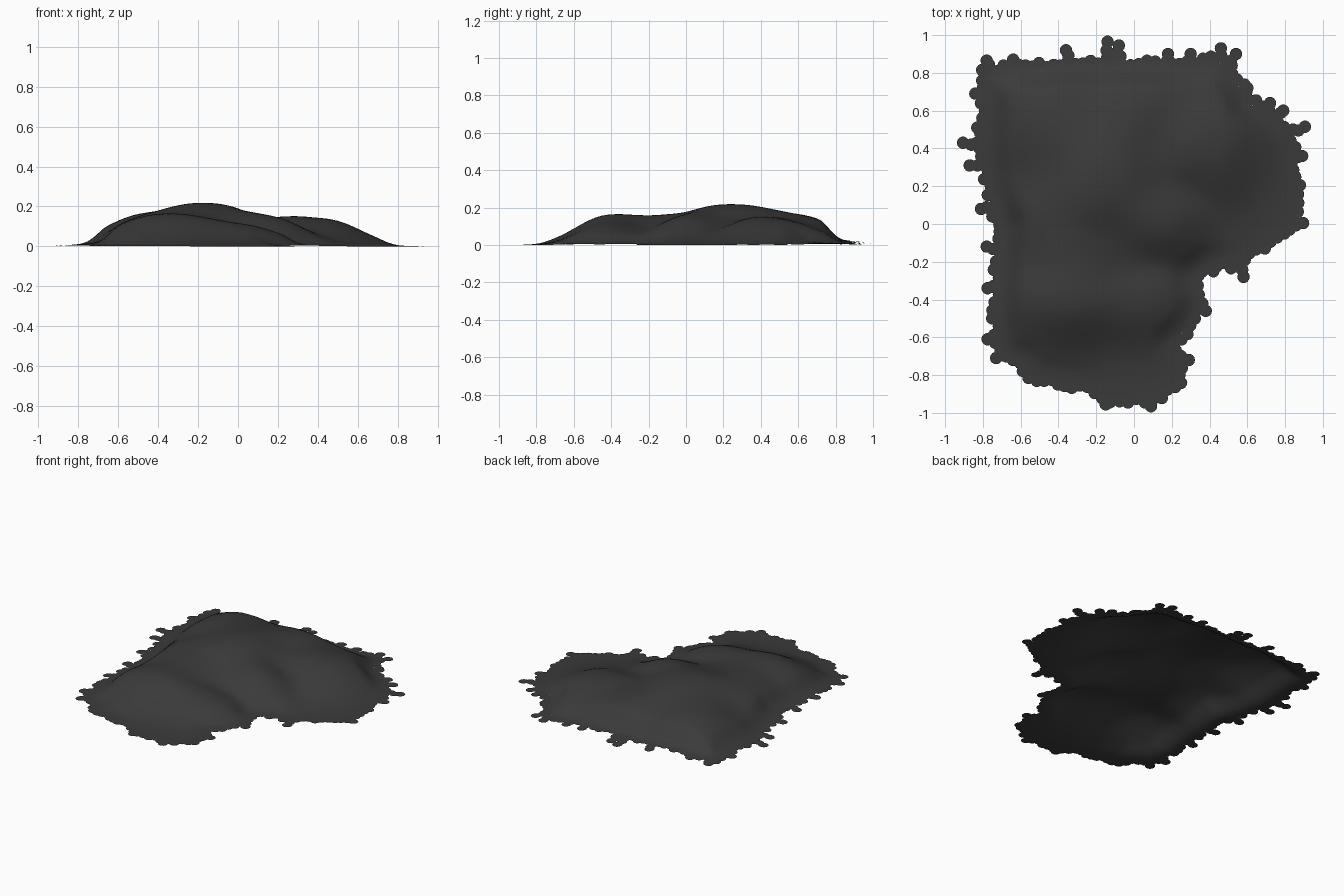
import bpy, bmesh, math, random
from mathutils import Vector
from mathutils.geometry import intersect_point_line

if "Cube" in bpy.data.objects:
    bpy.data.objects.remove(bpy.data.objects["Cube"])

random.seed(4)

# Ground outline of the mound, without the little rim lobes
OUTLINE = [(-.80, .80), (-.65, .84), (-.50, .83), (-.35, .85), (-.15, .85), (.20, .85), (.45, .87),
           (.53, .80), (.60, .66), (.74, .57), (.82, .48), (.86, .25), (.88, .02), (.80, -.06),
           (.65, -.14), (.55, -.21), (.40, -.22), (.32, -.28), (.36, -.42), (.30, -.54), (.21, -.63),
           (.27, -.73), (.22, -.87), (.10, -.92), (-.12, -.93), (-.25, -.87), (-.40, -.83),
           (-.55, -.81), (-.60, -.73), (-.71, -.67), (-.73, -.50), (-.72, -.20), (-.70, 0),
           (-.77, .20), (-.80, .40), (-.79, .60)]
EDGES = [(Vector(a), Vector(b)) for a, b in zip(OUTLINE, OUTLINE[1:] + OUTLINE[:1])]

# Soft swellings: x, y, height, radius x, radius y
BUMPS = [(-.15, .25, .215, .36, .42), (-.35, -.38, .163, .36, .27), (-.43, .52, .165, .31, .40),
         (.40, .43, .140, .28, .34), (.12, .02, .15, .28, .24), (-.40, .05, .155, .31, .35),
         (-.02, -.40, .11, .30, .24), (0, .60, .15, .40, .29),
         (-.28, -.16, .125, .38, .20), (.22, .38, .12, .20, .26)]

# Lobes that stick out furthest
LOBES = [(-.14, .965), (-.08, .945), (.46, .93), (.54, .90), (.905, .515), (.79, .60), (.72, .64),
         (-.84, .69), (-.78, .865), (-.905, .43), (-.87, .31), (-.78, -.12), (-.775, -.34),
         (-.775, -.61), (-.73, -.71), (.58, -.28), (.42, -.25), (.38, -.46), (.09, -.965),
         (-.15, -.955), (-.64, .87), (-.36, .92), (.18, .90), (.30, .90), (.60, .72), (.89, .36),
         (-.81, .08), (-.75, .04), (-.83, .51), (.29, -.72)]


def nearest(p):
    best = None
    for a, b in EDGES:
        q, t = intersect_point_line(p, a, b)
        q = a.lerp(b, min(1, max(0, t)))
        if best is None or (q - p).length < (best - p).length:
            best = q
    return best


def inside(x, y):
    hit = False
    for a, b in EDGES:
        if (a.y > y) != (b.y > y) and x < (b.x - a.x) * (y - a.y) / (b.y - a.y) + a.x:
            hit = not hit
    return hit


def height(x, y):
    total = 0
    for bx, by, h, rx, ry in BUMPS:
        d = math.hypot((x - bx) / rx, (y - by) / ry)
        total += (h * math.exp(-d ** 2.3)) ** 3
    # flatten towards the rim
    p = Vector((x, y))
    t = min(1, (nearest(p) - p).length / .14) if inside(x, y) else 0
    return total ** (1 / 3) * (.3 + .7 * t * t * (3 - 2 * t))


def finish(bm, name):
    for v in bm.verts:
        v.co.z = height(v.co.x, v.co.y)
    for f in bm.faces:
        f.smooth = True
        f.normal_update()
        if f.normal.z < 0:
            f.normal_flip()
    mesh = bpy.data.meshes.new(name)
    bm.to_mesh(mesh)
    bm.free()
    mesh.materials.append(dark)
    bpy.context.collection.objects.link(bpy.data.objects.new(name, mesh))


dark = bpy.data.materials.new("dark_grey")
dark.diffuse_color = (.043, .043, .043, 1)
dark.use_nodes = True
dark.node_tree.nodes["Principled BSDF"].inputs["Base Color"].default_value = dark.diffuse_color

# Mound: draped sheet trimmed to the outline
bm = bmesh.new()
bmesh.ops.create_grid(bm, x_segments=80, y_segments=80, size=1)
outer = [f for f in bm.faces if not inside(*f.calc_center_median().xy)]
bmesh.ops.delete(bm, geom=outer, context='FACES')
finish(bm, "mound_sheet")

# Rim: small round lobes scalloping the edge, far ones chained to the sheet
spots = []
for p in map(Vector, LOBES):
    q = nearest(p)
    steps = max(1, math.ceil((p - q).length / .045))
    for i in range(steps):
        side = Vector((random.uniform(-.01, .01), random.uniform(-.01, .01))) if i else Vector((0, 0))
        spots.append(p.lerp(q, i / steps) + side)
for a, b in EDGES:
    n = max(1, round((b - a).length / .042))
    out = Vector(((b - a).y, -(b - a).x)).normalized()
    if inside(*((a + b) / 2 + out * .01)):
        out = -out
    for i in range(n):
        spots.append(a.lerp(b, i / n) + out * random.uniform(-.012, .022))

bm = bmesh.new()
for p in spots:
    ring = [bm.verts.new((p.x + .033 * math.cos(k * math.tau / 14),
                          p.y + .033 * math.sin(k * math.tau / 14), 0)) for k in range(14)]
    mid = bm.verts.new((p.x, p.y, 0))
    for k in range(14):
        bm.faces.new((ring[k], ring[(k + 1) % 14], mid))
finish(bm, "rim_lobes")
